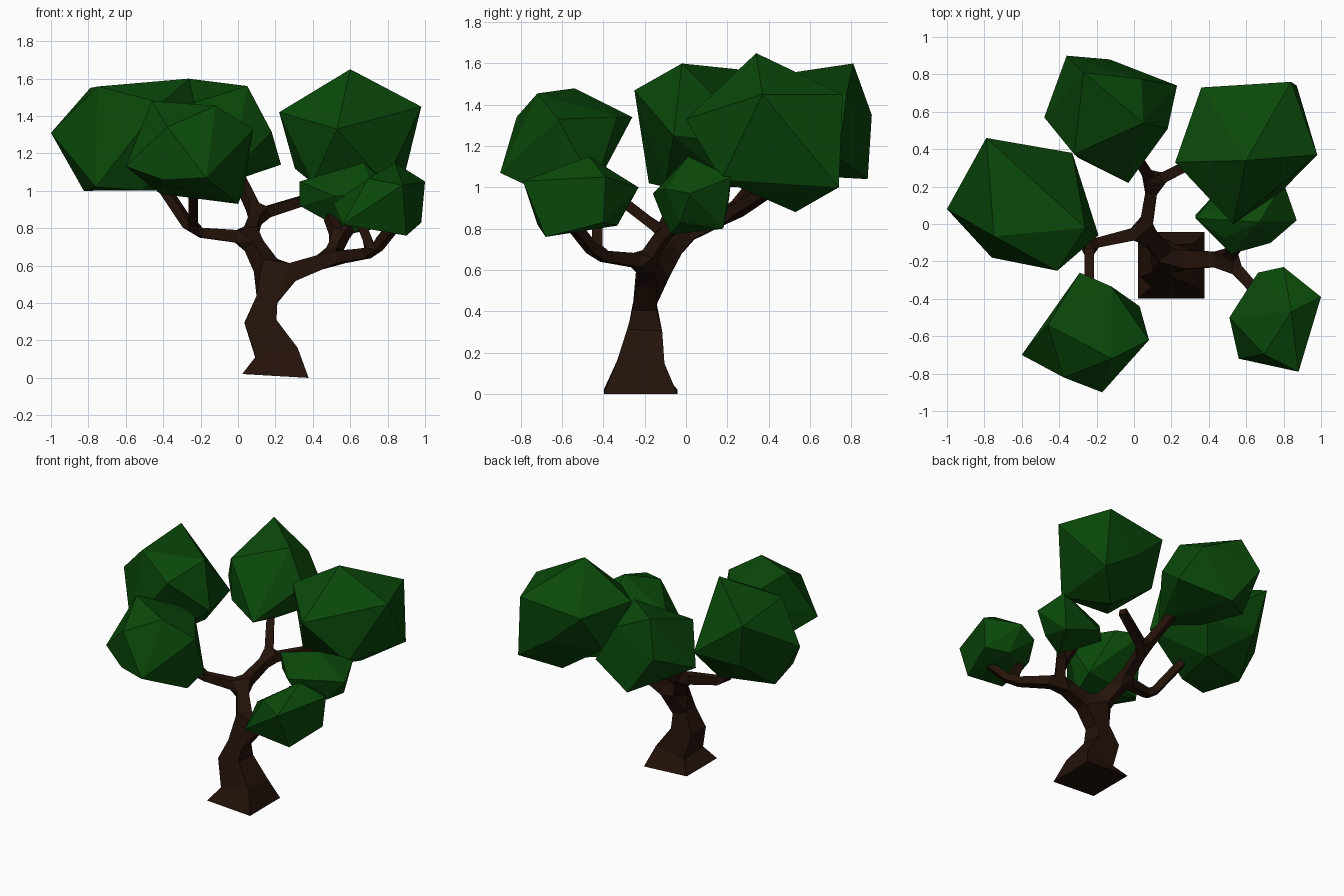
import bpy, bmesh
from math import radians, sin, cos
from mathutils import Matrix, Vector


def material(name, color):
    m = bpy.data.materials.new(name)
    m.diffuse_color = color
    return m


bark = material("bark", (0.017, 0.006, 0.003, 1))
leaf = material("leaf", (0.003, 0.065, 0.003, 1))

# Trunk and branches: a skeleton of (parent, position, half width) skinned with square sections
nodes = [
    (None, (0.20, -0.22, 0.01), 0.178),
    (0, (0.207, -0.22, 0.13), 0.115),
    (1, (0.12, -0.20, 0.30), 0.085),
    (2, (0.155, -0.20, 0.42), 0.058),
    (3, (0.19, -0.19, 0.53), 0.058),
    (4, (0.50, -0.19, 0.64), 0.036),    # right limb
    (5, (0.72, -0.43, 0.67), 0.025),
    (6, (0.84, -0.55, 0.82), 0.025),
    (6, (0.66, -0.43, 0.82), 0.025),
    (5, (0.54, -0.13, 0.74), 0.03),
    (9, (0.49, -0.05, 0.86), 0.025),
    (9, (0.63, -0.02, 0.85), 0.025),
    (4, (0.06, -0.04, 0.75), 0.036),    # left limb
    (12, (-0.24, -0.11, 0.78), 0.025),
    (13, (-0.24, -0.42, 1.02), 0.025),
    (13, (-0.42, 0.00, 1.05), 0.025),
    (12, (0.10, 0.22, 0.87), 0.03),     # back limb
    (16, (0.42, 0.38, 0.97), 0.025),
    (16, (-0.01, 0.40, 1.10), 0.025),
]
mesh = bpy.data.meshes.new("trunk_and_branches")
mesh.from_pydata([n[1] for n in nodes],
                 [(n[0], i) for i, n in enumerate(nodes) if n[0] is not None], [])
tree = bpy.data.objects.new("trunk_and_branches", mesh)
bpy.context.collection.objects.link(tree)
mesh.materials.append(bark)
skin = tree.modifiers.new("skin", 'SKIN')
skin.use_smooth_shade = False
for sv, n in zip(mesh.skin_vertices[0].data, nodes):
    sv.radius = (n[2], n[2])
mesh.skin_vertices[0].data[0].use_root = True


# Leaf clumps: turned icosahedra stretched to fill a box, with a few corners pulled into place
def clump(name, lo, hi, spin, toward, tilt, corners):
    bm = bmesh.new()
    bmesh.ops.create_icosphere(bm, subdivisions=1, radius=1)
    a = radians(toward)
    turn = (Matrix.Rotation(radians(tilt), 3, Vector((-sin(a), cos(a), 0)))
            @ Matrix.Rotation(radians(spin), 3, 'Z'))
    for v in bm.verts:
        v.co = turn @ v.co
    for k in range(3):
        vals = [v.co[k] for v in bm.verts]
        low, size = min(vals), max(vals) - min(vals)
        for v in bm.verts:
            v.co[k] = lo[k] + (v.co[k] - low) / size * (hi[k] - lo[k])
    free = [v.co.copy() for v in bm.verts]
    fixed = [Vector(c) for c in corners]
    for c in fixed:
        free.remove(min(free, key=lambda p: (p - c).length))
    bm.clear()
    for p in free + fixed:
        bm.verts.new(p)
    hull = bmesh.ops.convex_hull(bm, input=bm.verts)
    inner = [g for g in hull["geom_interior"] if isinstance(g, bmesh.types.BMVert)]
    bmesh.ops.delete(bm, geom=inner, context='VERTS')
    bmesh.ops.recalc_face_normals(bm, faces=bm.faces)
    me = bpy.data.meshes.new(name)
    bm.to_mesh(me)
    bm.free()
    me.materials.append(leaf)
    bpy.context.collection.objects.link(bpy.data.objects.new(name, me))


clump("leaves_left", (-0.97, -0.22, 1.0), (-0.22, 0.40, 1.56), -10, -10, 37,
      [(-1, .08, 1.31), (-.79, .46, 1.55), (-.26, -.02, 1.6), (-.41, -.25, 1.47),
       (-.76, -.18, 1.02), (-.19, -.06, 1.25), (-.33, .38, 1.2)])
clump("leaves_back_left", (-0.44, 0.26, 1.04), (0.18, 0.87, 1.55), 138, -42, 27,
      [(-.27, .81, 1.6), (.05, .54, 1.56), (-.36, .9, 1.35), (.23, .74, 1.14),
       (-.13, .88, 1.04), (-.03, .22, 1.1), (-.48, .57, 1.2)])
clump("leaves_back_right", (0.29, 0.06, 0.90), (0.93, 0.74, 1.60), -22, -90, 12,
      [(.6, .34, 1.65), (.98, .37, 1.45), (.22, .33, 1.42), (.53, 0, 1.33),
       (.36, .73, 1.4), (.84, .76, 1.45), (.87, .74, 1.0), (.65, .53, .88)])
clump("leaves_front_left", (-0.56, -0.86, 0.96), (0.04, -0.28, 1.44), -30, 150, 27,
      [(-.46, -.54, 1.48), (-.12, -.72, 1.455), (.08, -.62, 1.33), (.03, -.44, 1.0),
       (-.17, -.9, 1.07), (-.6, -.7, 1.13), (-.29, -.26, 1.34), (0, -.6, .93)])
clump("leaves_right", (0.36, -0.12, 0.78), (0.84, 0.22, 1.1), 10, 0, 15,
      [(.33, .03, 1.05), (.33, .05, .92), (.52, -.16, .97), (.67, .01, 1.15),
       (.87, .02, .97), (.8, .22, 1.05), (.75, .18, .8), (.6, -.08, .77)])
clump("leaves_front_right", (0.54, -0.77, 0.78), (0.98, -0.26, 1.1), 115, 115, 25,
      [(.84, -.47, 1.15), (.8, -.23, 1.0), (.51, -.5, .93), (.56, -.72, .82),
       (.88, -.79, 1.03), (1, -.39, 1.05), (.98, -.4, .83), (.9, -.68, .76)])
